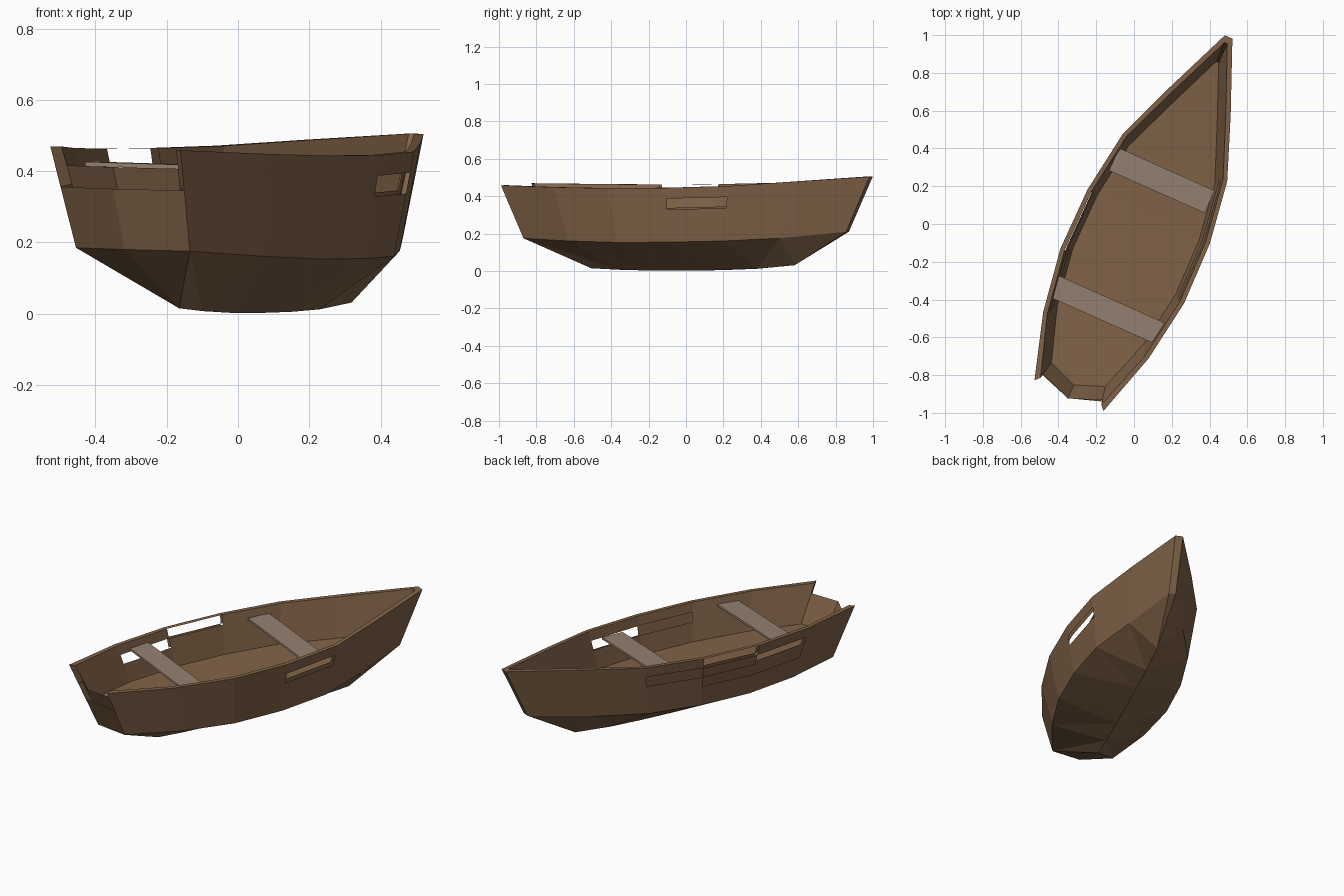
import bpy, bmesh, math
from mathutils import Vector

if "Cube" in bpy.data.objects:
    bpy.data.objects.remove(bpy.data.objects["Cube"])

ANG = math.radians(24)
CU = 0.055            # boat centreline offset
ROLL = -0.028         # slight list to one side


def mat(name, rgb):
    m = bpy.data.materials.new(name)
    m.diffuse_color = (*rgb, 1)
    m.use_nodes = True
    m.node_tree.nodes["Principled BSDF"].inputs["Base Color"].default_value = m.diffuse_color
    return m


def world(u, v, z):
    """Boat coordinates (across, along, up) to rotated, listing world ones."""
    z += ROLL * u
    u += CU
    c, s = math.cos(ANG), math.sin(ANG)
    return Vector((u * c + v * s, -u * s + v * c, z))


def make(name, bm, material):
    me = bpy.data.meshes.new(name)
    bm.to_mesh(me)
    bm.free()
    ob = bpy.data.objects.new(name, me)
    bpy.context.collection.objects.link(ob)
    me.materials.append(material)
    return ob


# Stations bow to stern, last one is the transom centre
RIM_V = [1.108, .735, .407, .067, -.277, -.62, -.97, -1.037]
RIM_W = [.022, .178, .304, .354, .358, .305, .20, 0]
RIM_Z = [.505, .483, .463, .455, .453, .457, .464, .464]
CHINE_Z = [.21, .18, .168, .163, .162, .168, .18, .18]
KEEL_V = [.66, .44, .245, .04, -.167, -.37, -.53, -.53]
KEEL_Z = [.031, .012, .005, .002, .002, .007, .015, .015]
INSET_V = [-.035, -.01, 0, 0, 0, 0, .025, .025]
BANDS, FLOOR = 5, 4
COLS = [(k, 1) for k in range(7)] + [(7, 0)] + [(k, -1) for k in range(6, -1, -1)]
N = len(COLS)


def point(i, row, inner):
    k, side = COLS[i % N]
    if row > BANDS:
        return world(0, KEEL_V[k], KEEL_Z[k])
    t = row / BANDS
    f = 1 - .125 * t
    w, v = RIM_W[k] * f, RIM_V[k] * f
    z = RIM_Z[k] * (1 - t) + CHINE_Z[k] * t
    if inner:
        w = max(w - .024, .008) if k < 7 else 0
        v += INSET_V[k]
        z += .02 * t
    return world(side * w, v, z)


# Missing planks as (column, band)
THROUGH = {(2, 1), (10, 0), (9, 1), (6, 0), (7, 0)}
OUTER_GAPS = THROUGH | {(6, 1), (7, 1), (11, 1), (10, 2), (9, 2)}
INNER_GAPS = THROUGH | {(3, 1)}

bm = bmesh.new()
cache = {}


def vert(p):
    key = tuple(round(c, 4) for c in p)
    if key not in cache:
        cache[key] = bm.verts.new(p)
    return cache[key]


def face(pts, flip=False):
    vs = list(dict.fromkeys(vert(p) for p in pts))
    if len(vs) > 2:
        bm.faces.new(vs[::-1] if flip else vs)


# Planked outer and inner sides
for inner, gaps, rows in ((False, OUTER_GAPS, BANDS), (True, INNER_GAPS, FLOOR)):
    for i in range(N):
        for r in range(rows):
            if (i, r) not in gaps:
                face([point(i, r, inner), point(i, r + 1, inner),
                      point(i + 1, r + 1, inner), point(i + 1, r, inner)], not inner)

# V bottom
for i in range(N):
    a, b = point(i, BANDS, False), point(i + 1, BANDS, False)
    ka, kb = point(i, 6, False), point(i + 1, 6, False)
    if i < 7:
        face([a, ka, b], True)
        face([ka, kb, b], True)
    else:
        face([a, kb, b], True)
        face([a, ka, kb], True)

# Raised flat floor inside
for i in range(7):
    face([point(i, FLOOR, True), point(14 - i, FLOOR, True),
          point(13 - i, FLOOR, True), point(i + 1, FLOOR, True)])

# Gunwale top, open across the stern cut-out
for i in range(N):
    if i not in (6, 7):
        face([point(i, 0, False), point(i, 0, True),
              point(i + 1, 0, True), point(i + 1, 0, False)], True)

# End walls of the stern cut-out
for i in (6, 8):
    for r in (0, 1):
        face([point(i, r, False), point(i, r, True),
              point(i, r + 1, True), point(i, r + 1, False)], i == 6)

hull = make("hull", bm, mat("hull_wood", (.22, .125, .065)))

# Plank seats
seat_mat = mat("seat_wood", (.30, .22, .165))
for name, cu, hw, v0, v1, z in (("front_seat", -.014, .277, .205, .335, .412),
                                ("rear_seat", 0, .305, -.535, -.412, .412)):
    bm = bmesh.new()
    bmesh.ops.create_cube(bm, size=1)
    for v in bm.verts:
        v.co = world(cu + v.co.x * 2 * hw, (v0 + v1) / 2 + v.co.y * (v1 - v0), z + v.co.z * .012)
    make(name, bm, seat_mat)
